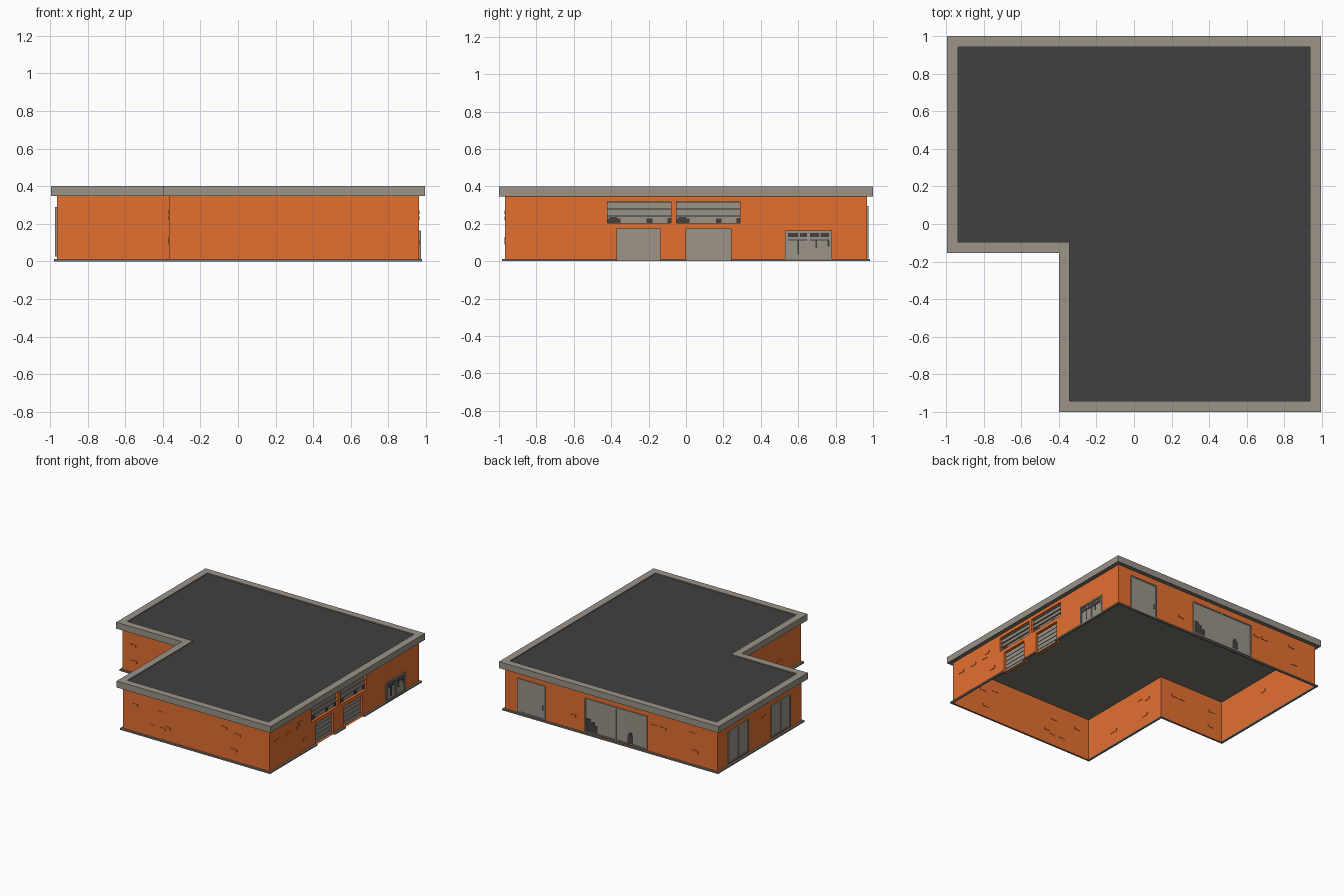
import bpy, bmesh, random

if "Cube" in bpy.data.objects:
    bpy.data.objects.remove(bpy.data.objects["Cube"])
random.seed(4)

def material(name, c):
    m = bpy.data.materials.new(name)
    m.diffuse_color = (*c, 1)
    m.use_nodes = True
    m.node_tree.nodes["Principled BSDF"].inputs["Base Color"].default_value = m.diffuse_color
    return m

ORANGE = material("orange brick", (0.77, 0.16, 0.03))
GREY = material("warm grey trim", (0.325, 0.292, 0.25))
DARK = material("dark roofing", (0.051, 0.051, 0.051))
BASE = material("stone base", (0.2, 0.188, 0.16))

def finish(name, bm, mat):
    me = bpy.data.meshes.new(name)
    bm.to_mesh(me)
    bm.free()
    me.materials.append(mat)
    ob = bpy.data.objects.new(name, me)
    bpy.context.collection.objects.link(ob)
    return ob

def footprint(t):
    """L-shaped outline, inset by t from the roof edge."""
    return [(-.4 + t, -1 + t), (.995 - t, -1 + t), (.995 - t, 1 - t),
            (-.995 + t, 1 - t), (-.995 + t, -.155 + t), (-.4 + t, -.155 + t)]

# Walls: (axis the wall runs along, fixed coordinate, outward sign, start, end)
P = footprint(.033)
WALLS = {
    "front": ("x", P[0][1], -1, P[0][0], P[1][0]),
    "right": ("y", P[1][0], 1, P[1][1], P[2][1]),
    "back": ("x", P[2][1], 1, P[3][0], P[2][0]),
    "left": ("y", P[3][0], -1, P[4][1], P[3][1]),
    "notch_front": ("x", P[4][1], -1, P[4][0], P[5][0]),
    "notch_left": ("y", P[5][0], -1, P[0][1], P[5][1]),
}

def on_wall(wall, u, z, d):
    axis, fixed, s = WALLS[wall][:3]
    return (u, fixed + s * d, z) if axis == "x" else (fixed + s * d, u, z)

def plates(name, wall, rects, d0, d1, mat):
    """Boxes lying on a wall, from depth d0 to d1 measured outward."""
    bm = bmesh.new()
    for u0, u1, z0, z1 in rects:
        a, b = on_wall(wall, u0, z0, d0), on_wall(wall, u1, z1, d1)
        cube = bmesh.ops.create_cube(bm, size=1)["verts"]
        for v in cube:
            v.co = [(p + q) / 2 + c * abs(q - p) for p, q, c in zip(a, b, v.co)]
    return finish(name, bm, mat)

def wall_sheet(wall, openings, top=.35, depth=.025):
    """Wall sheet split around openings, which get reveals."""
    u_a, u_b = WALLS[wall][3:]
    us = sorted({u_a, u_b, *[u for o in openings for u in o[:2]]})
    zs = sorted({0, top, *[z for o in openings for z in o[2:]]})
    bm = bmesh.new()
    quad = lambda pts: bm.faces.new([bm.verts.new(on_wall(wall, *p)) for p in pts])
    for u0, u1 in zip(us, us[1:]):
        for z0, z1 in zip(zs, zs[1:]):
            if not any(o[0] <= u0 < o[1] and o[2] <= z0 < o[3] for o in openings):
                quad([(u0, z0, 0), (u1, z0, 0), (u1, z1, 0), (u0, z1, 0)])
    for u0, u1, z0, z1 in openings:
        ring = [(u0, z0), (u1, z0), (u1, z1), (u0, z1)]
        for p, q in zip(ring, ring[1:] + ring[:1]):
            quad([(*p, 0), (*q, 0), (*q, -depth), (*p, -depth)])
    bmesh.ops.remove_doubles(bm, verts=bm.verts, dist=1e-5)
    bmesh.ops.recalc_face_normals(bm, faces=bm.faces)
    # make sure the main sheet faces outward
    axis, _, s = WALLS[wall][:3]
    big = max(bm.faces, key=lambda f: f.calc_area())
    if (big.normal.y if axis == "x" else big.normal.x) * s < 0:
        bmesh.ops.reverse_faces(bm, faces=bm.faces)
    finish(wall + "_wall", bm, ORANGE)

GARAGES = [(-.37, -.14, 0, .175), (.0, .24, 0, .175)]
UPPER = [(-.42, -.08, .205, .32), (-.05, .29, .205, .32)]
for w in WALLS:
    wall_sheet(w, GARAGES + UPPER if w == "right" else [])

# Base strip, interrupted at the garage doors
E = .016
for w, (axis, fixed, s, a, b) in WALLS.items():
    hi = b if w.startswith("notch") else b + E
    gaps = [-.37, -.14, 0, .24] if w == "right" else []
    edges = [a - E, *gaps, hi]
    plates(w + "_base", w, [(p, q, 0, .012) for p, q in zip(edges[::2], edges[1::2])],
           0, E, BASE)

# Scattered raised bricks, kept clear of doors and windows
CLEAR = {"right": [(-.45, .31), (.5, .8)], "back": [(-.36, .26), (.57, .87)],
         "left": [(.01, .3), (.55, .85)]}
for w, (axis, fixed, s, a, b) in WALLS.items():
    rects = []
    for _ in range(round(6 * (b - a))):
        u, z = random.uniform(a + .06, b - .12), random.choice([.09, .11, .22, .25])
        if not any(p < u + .06 and u < q for p, q in CLEAR.get(w, [])):
            rects.append((u, u + .055, z, z + .02))
    plates(w + "_bricks", w, rects, -.003, .004, ORANGE)

# Roof deck slab: dark on top, stone coloured ceiling below
bm = bmesh.new()
f = bm.faces.new([bm.verts.new((x, y, .347)) for x, y in footprint(.001)])
top = [bm.verts.new((x, y, .392)) for x, y in footprint(.001)]
bm.faces.new(top)
low = list(f.verts)
for i in range(6):
    j = (i + 1) % 6
    bm.faces.new((low[i], low[j], top[j], top[i]))
bmesh.ops.recalc_face_normals(bm, faces=bm.faces)
for face in bm.faces:
    face.material_index = 1 if face.normal.z < -.5 else 0
finish("roof_deck", bm, DARK).data.materials.append(BASE)

# Parapet: rectangular profile swept round the outline
bm = bmesh.new()
loops = [[bm.verts.new((x, y, z)) for x, y in footprint(t)]
         for t, z in ((0, .348), (0, .4), (.058, .4), (.058, .348))]
for k in range(4):
    A, B = loops[k], loops[(k + 1) % 4]
    for i in range(6):
        j = (i + 1) % 6
        bm.faces.new((A[i], A[j], B[j], B[i]))
bmesh.ops.recalc_face_normals(bm, faces=bm.faces)
finish("parapet", bm, GREY)

# Garage doors with horizontal slats
for n, (u0, u1, z0, z1) in enumerate(GARAGES):
    plates(f"garage_door_{n}", "right", [(u0, u1, z0, z1)], -.03, -.022, GREY)
    plates(f"garage_slats_{n}", "right",
           [(u0, u1, .005 + i * .034, .033 + i * .034) for i in range(5)],
           -.023, -.018, GREY)

# Upper windows: glass, louvres and low dark silhouettes
for n, (u0, u1, z0, z1) in enumerate(UPPER):
    plates(f"upper_glass_{n}", "right", [(u0, u1, z0, z1)], -.03, -.022, GREY)
    plates(f"upper_bars_{n}", "right",
           [(u0, u1, z, z + .008) for z in (.24, .275, .312)], -.023, -.012, GREY)
    plates(f"upper_silhouettes_{n}", "right",
           [(u0, u0 + .07, z0, .228), (u0 + .01, u0 + .05, .228, .238),
            (u0 + .21, u0 + .24, z0, .228), (u1 - .02, u1, z0, .23)],
           -.022, -.019, DARK)

def frame(u0, u1, z0, z1, t):
    return [(u0, u0 + t, z0, z1), (u1 - t, u1, z0, z1),
            (u0 + t, u1 - t, z0, z0 + t), (u0 + t, u1 - t, z1 - t, z1)]

# Framed windows on the back and left walls
WINDOWS = [("back", .595, .845, .015, .295, []), ("back", -.33, .235, .02, .295, [-.045]),
           ("left", .57, .83, .025, .29, [.7]), ("left", .03, .28, .025, .29, [.155])]
for n, (w, u0, u1, z0, z1, mullions) in enumerate(WINDOWS):
    bars = frame(u0, u1, z0, z1, .01)
    bars += [(m - .005, m + .005, z0 + .01, z1 - .01) for m in mullions]
    plates(f"window_glass_{n}", w, [(u0, u1, z0, z1)], .001, .005, GREY)
    plates(f"window_frame_{n}", w, bars, .004, .01, GREY)

# Dark silhouettes behind the wide and narrow back windows
plates("back_window_silhouettes", "back",
       [(.12, .225, .03, .09), (.15, .225, .09, .115), (.18, .225, .115, .135),
        (-.2, -.15, .03, .1), (-.19, -.16, .1, .12), (.61, .625, .09, .13)],
       .005, .007, DARK)

# Entrance on the right wall
plates("entrance_panel", "right", [(.535, .775, .01, .16)], .001, .005, GREY)
plates("entrance_frame", "right", frame(.53, .78, .008, .165, .012)
       + [(.65, .66, .02, .155), (.542, .768, .123, .129)], .004, .011, GREY)
plates("entrance_dark_glass", "right",
       [(.545, .6, .13, .15), (.61, .648, .13, .15), (.662, .71, .13, .15),
        (.72, .765, .13, .15), (.545, .648, .112, .117), (.662, .765, .112, .117),
        (.595, .605, .035, .112), (.692, .7, .07, .112), (.757, .766, .08, .112)],
       .005, .008, DARK)
